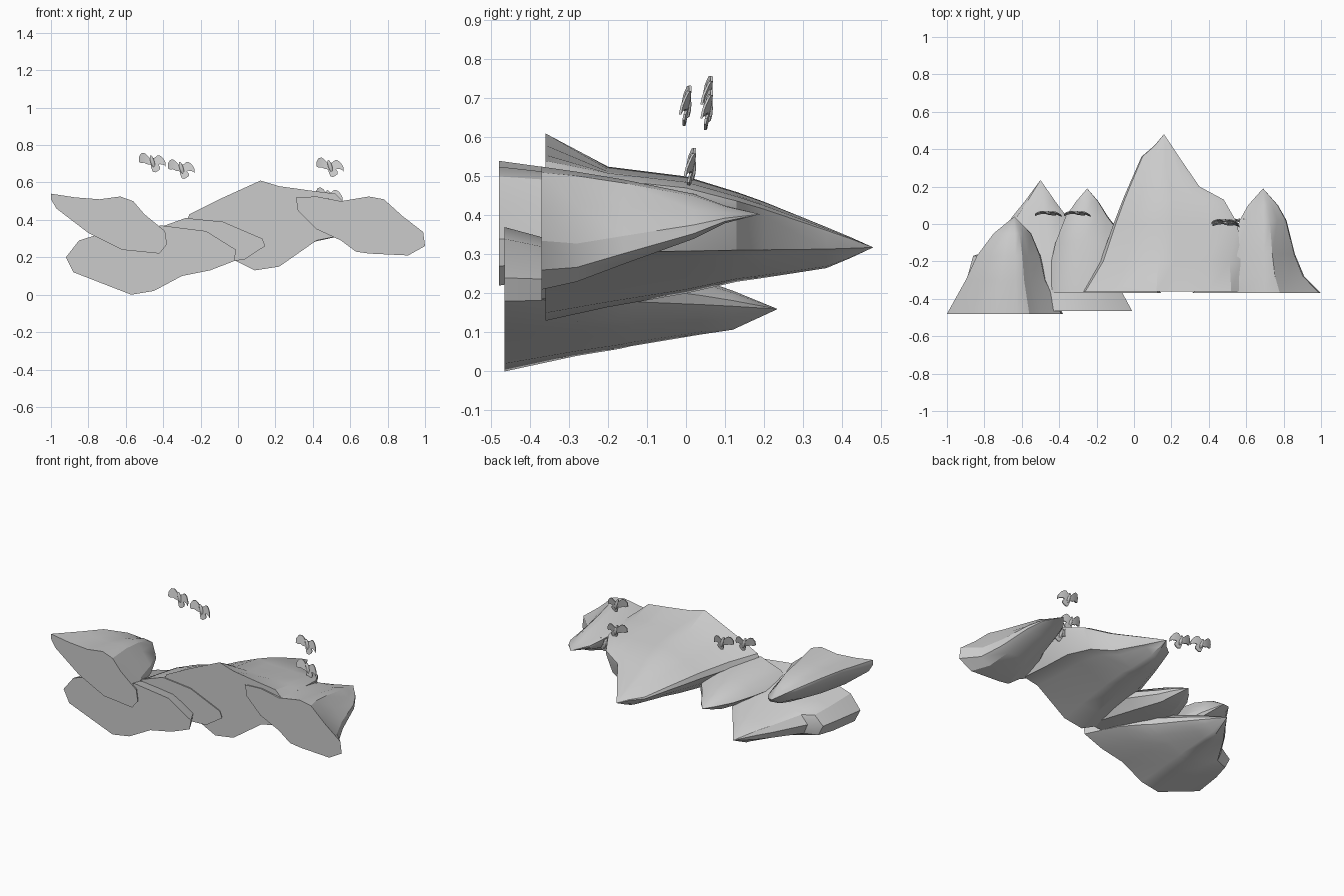
import bpy, bmesh
from mathutils import Vector, Matrix

if "Cube" in bpy.data.objects:
    bpy.data.objects.remove(bpy.data.objects["Cube"])


def material(name, v):
    m = bpy.data.materials.new(name)
    m.diffuse_color = (v, v, v, 1)
    m.use_nodes = True
    m.node_tree.nodes["Principled BSDF"].inputs["Base Color"].default_value = m.diffuse_color
    return m


ROCK = material("rock grey", 0.6)


def add_object(name, bm):
    bmesh.ops.recalc_face_normals(bm, faces=bm.faces)
    me = bpy.data.meshes.new(name)
    bm.to_mesh(me)
    bm.free()
    me.materials.append(ROCK)
    ob = bpy.data.objects.new(name, me)
    bpy.context.collection.objects.link(ob)
    bpy.ops.object.select_all(action='DESELECT')
    ob.select_set(True)
    bpy.context.view_layer.objects.active = ob
    bpy.ops.object.shade_smooth_by_angle(angle=0.5)


def mountain(name, base_y, outline, rings, tip, shoulder=0.8):
    """Flat base outline (x, z) at base_y, shrinking through rings
    (y, xmin, xmax, zmin, zmax) towards the tip, which points to +y.
    A low shoulder value makes the upper right side fuller."""
    tx, ty, tz = tip
    xs, zs = zip(*outline)
    x0, x1, z0, z1 = min(xs), max(xs), min(zs), max(zs)
    bm = bmesh.new()
    loops = [[bm.verts.new((x, base_y, z)) for x, z in outline]]
    for y, a, b, c, d in rings:
        loop = []
        for x, z in outline:
            fx = (a - tx) / (x0 - tx) if x < tx else (b - tx) / (x1 - tx)
            if z < tz:
                nz = tz + (c - tz) * ((z - tz) / (z0 - tz)) ** 0.8
            else:
                p = shoulder if x > tx else 0.85
                nz = tz + (d - tz) * ((z - tz) / (z1 - tz)) ** p
            loop.append(bm.verts.new((tx + (x - tx) * fx, y, nz)))
        loops.append(loop)
    n = len(outline)
    bm.faces.new(loops[0])
    for p, q in zip(loops, loops[1:]):
        for i in range(n):
            j = (i + 1) % n
            bm.faces.new((p[i], p[j], q[j], q[i]))
    apex = bm.verts.new(tip)
    for i in range(n):
        bm.faces.new((loops[-1][i], loops[-1][(i + 1) % n], apex))
    add_object(name, bm)


# Mountains, lying with bases to the front and peaks to the back
mountain("upper_left_mountain", -0.48,
         [(-1, .54), (-.87, .52), (-.74, .51), (-.63, .525), (-.56, .5), (-.5, .43),
          (-.39, .34), (-.38, .27), (-.42, .22), (-.62, .24), (-.8, .33), (-.97, .46), (-1, .51)],
         [(-.3, -.9, -.47, .25, .515), (-.17, -.84, -.5, .28, .495), (-.05, -.75, -.55, .32, .45)],
         (-.64, .04, .385))

mountain("lower_left_mountain", -0.465,
         [(-.92, .2), (-.85, .29), (-.77, .315), (-.6, .34), (-.41, .37), (-.17, .34),
          (-.01, .24), (-.02, .18), (-.15, .13), (-.3, .1), (-.45, .02), (-.57, 0),
          (-.7, .05), (-.88, .12)],
         [(-.28, -.89, -.11, .04, .32), (-.17, -.86, -.2, .058, .295),
          (-.14, -.77, -.23, .065, .285), (.04, -.65, -.36, .095, .235),
          (.12, -.585, -.42, .107, .207)],
         (-.5, .235, .16))

mountain("middle_mountain", -0.37,
         [(-.48, .3), (-.42, .36), (-.28, .41), (-.08, .39), (.13, .3), (.145, .26),
          (.03, .185), (-.12, .18), (-.33, .2)],
         [(-.1, -.42, -.03, .205, .375), (.04, -.365, -.14, .225, .34),
          (.12, -.31, -.19, .25, .31)],
         (-.25, .19, .28))

mountain("tall_mountain", -0.36,
         [(-.28, .38), (-.26, .43), (-.1, .51), (.12, .61), (.22, .58), (.4, .555), (.52, .54),
          (.58, .48), (.58, .4), (.52, .31), (.42, .29), (.22, .15), (.09, .13),
          (-.03, .19), (-.18, .3)],
         [(-.2, -.18, .57, .165, .525), (0, -.11, .555, .2, .5), (.13, -.06, .48, .23, .46),
          (.2, -.03, .35, .24, .435), (.36, .04, .24, .265, .37), (.42, .11, .2, .29, .345)],
         (.16, .48, .318), 0.3)

mountain("right_mountain", -0.37,
         [(.31, .52), (.42, .525), (.55, .5), (.7, .525), (.78, .51), (.88, .42), (.99, .335),
          (1, .26), (.91, .21), (.7, .22), (.63, .23), (.55, .29), (.42, .35), (.32, .45)],
         [(-.28, .42, .91, .23, .512), (-.16, .5, .86, .275, .492), (.02, .565, .815, .34, .455),
          (.1, .61, .77, .38, .425)],
         (.69, .19, .403))

# Soaring birds: wing stations (x, leading z, trailing z) and a tail fan
WINGS = [(-.07, .026, .0), (-.058, .046, -.006), (-.042, .048, -.004), (-.028, .038, -.012),
         (-.014, .022, -.014), (0, .018, -.02), (.014, .022, -.022), (.028, .034, -.018),
         (.042, .034, -.012), (.056, .024, -.014), (.067, .008, -.018), (.073, -.004, -.026)]
TAIL = [(-.006, .0, -.026), (.004, -.004, -.052), (.018, -.008, -.056), (.03, -.014, -.05),
        (.042, -.026, -.04)]


def bird(name, x, y, z):
    bm = bmesh.new()

    def point(dx, dz, lift):
        return bm.verts.new((x + dx, y + .2 * dz - 3 * dx * dx + .006 + lift, z + dz))

    def strip(stations, shift):
        rows = [(point(a, l, shift - .003), point(a, t, shift - .003),
                 point(a, t, shift + .003), point(a, l, shift + .003)) for a, l, t in stations]
        for p, q in zip(rows, rows[1:]):
            for i in range(4):
                bm.faces.new((p[i], p[(i + 1) % 4], q[(i + 1) % 4], q[i]))
        bm.faces.new(rows[0])
        bm.faces.new(rows[-1])

    strip(WINGS, 0)
    strip(TAIL, .001)
    # Slim body with the head at the upper end
    mat = (Matrix.Translation((x + .003, y + .004, z)) @ Matrix.Rotation(-.3, 4, 'Y')
           @ Matrix.Diagonal((.011, .01, .038, 1)))
    bmesh.ops.create_icosphere(bm, subdivisions=2, radius=1, matrix=mat)
    add_object(name, bm)


for i, p in enumerate([(-.46, .055, .71), (-.305, .055, .675), (.49, 0, .685),
                       (.485, .012, .525), (.56, .015, .42)]):
    bird(f"bird_{i + 1}", *p)
